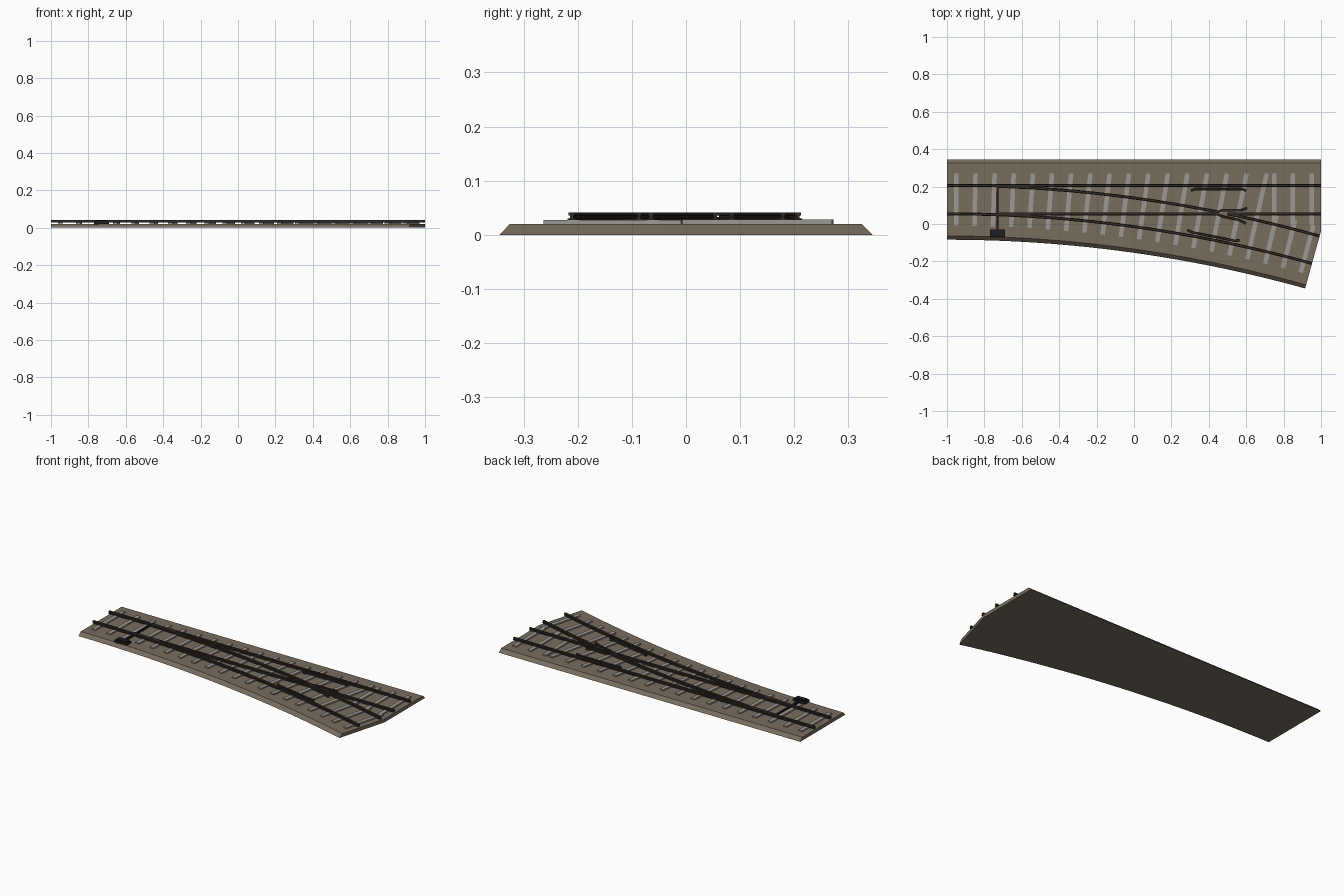
import bpy, bmesh, math
from mathutils import Vector

if "Cube" in bpy.data.objects:
    bpy.data.objects.remove(bpy.data.objects["Cube"])

C, HALF, G, R = 0.1305, 0.2145, 0.076, 7.38   # track axis y, bed half width, half gauge, curve radius
END = math.radians(15.5)


def material(name, srgb):
    lin = [((v / 255 + 0.055) / 1.055) ** 2.4 for v in srgb]
    m = bpy.data.materials.new(name)
    m.diffuse_color = (*lin, 1)
    m.use_nodes = True
    m.node_tree.nodes["Principled BSDF"].inputs["Base Color"].default_value = m.diffuse_color
    return m


GRAVEL = material("gravel brown", (120, 109, 95))
TIE = material("tie grey", (155, 152, 148))
STEEL = material("rail dark brown", (50, 43, 39))
BLACK = material("machine black", (30, 30, 33))


def finish(name, bm, mat):
    bmesh.ops.recalc_face_normals(bm, faces=bm.faces)
    me = bpy.data.meshes.new(name)
    bm.to_mesh(me)
    bm.free()
    me.materials.append(mat)
    ob = bpy.data.objects.new(name, me)
    bpy.context.collection.objects.link(ob)
    return ob


def arc(a, off=0.0):
    """Point on the diverging track at angle a, off = distance to its left."""
    return Vector((-1 + (R + off) * math.sin(a), C - R + (R + off) * math.cos(a)))


def arc_at_x(x, off):
    return arc(math.asin((x + 1) / (R + off)), off)


def arc_path(x0, x1, off, n=28):
    return [arc_at_x(x0 + (x1 - x0) * i / n, off) for i in range(n + 1)]


def loft(bm, rings):
    vs = [[bm.verts.new(p) for p in r] for r in rings]
    n = len(vs[0])
    for a, b in zip(vs, vs[1:]):
        for i in range(n):
            j = (i + 1) % n
            bm.faces.new((a[i], a[j], b[j], b[i]))
    bm.faces.new(vs[0])
    bm.faces.new(vs[-1])


# rail section: foot, web, head
HALF_RAIL = [(0.008, 0.027), (0.008, 0.030), (0.003, 0.031), (0.003, 0.035), (0.006, 0.036), (0.006, 0.041)]
RAIL = HALF_RAIL + [(-w, z) for w, z in reversed(HALF_RAIL)]


def rail(name, path, scale=1.0):
    path = [Vector(p) for p in path]
    bm = bmesh.new()
    rings = []
    for i, p in enumerate(path):
        t = (path[min(i + 1, len(path) - 1)] - path[max(i - 1, 0)]).normalized()
        nrm = Vector((-t.y, t.x))
        rings.append([(*(p + nrm * w * scale), z) for w, z in RAIL])
    loft(bm, rings)
    return finish(name, bm, STEEL)


def add_bar(bm, a, b, width, z0, z1):
    a, b = Vector(a), Vector(b)
    t = (b - a).normalized()
    s = Vector((-t.y, t.x)) * width / 2
    loft(bm, [[(*(p - s), z0), (*(p + s), z0), (*(p + s), z1), (*(p - s), z1)] for p in (a, b)])


def bar(name, a, b, width, z0, z1, mat):
    bm = bmesh.new()
    add_bar(bm, a, b, width, z0, z1)
    return finish(name, bm, mat)


# gravel bed with sloped shoulders
def outline(h, z):
    e = arc(END)
    cut = e.y + (1 - e.x) / math.tan(END)
    pts = [Vector((-1, C + h)), Vector((1, C + h)), Vector((1, cut))]
    pts += [arc(END * (1 - i / 32), -h) for i in range(33)]
    return [(*p, z) for p in pts]


bed = bmesh.new()
loft(bed, [outline(HALF, 0), outline(HALF - 0.02, 0.02)])
finish("gravel_bed", bed, GRAVEL)

# ties: long ones square to the curve, separate pairs at the exit end
ties = bmesh.new()
TL, TOP = 0.139, C + 0.139
for i in range(20):
    s = 0.05 + 0.1 * i
    a = s / R
    low = arc(a, -TL)
    if i < 17:
        up = Vector((low.x + (TOP - low.y) * math.tan(a), TOP))
        add_bar(ties, low, up, 0.024, 0.015, 0.028)
    else:
        x = -1 + s
        add_bar(ties, (x, C - TL), (x, TOP), 0.024, 0.015, 0.028)
        add_bar(ties, low, arc(a, TL - 0.015), 0.024, 0.015, 0.0278)
finish("ties", ties, TIE)

# running rails
FROG = 0.499
yl, yr = C + G, C - G
rail("straight_stock_rail", [(-1, yl), (1, yl)])
rail("curved_stock_rail", [arc(END * i / 32, -G) for i in range(33)])
rail("curved_closure_rail", arc_path(-0.73, 0.45, G))
rail("straight_closure_rail", [(-0.73, yr), (0.45, yr)])
rail("straight_exit_rail", [(FROG, yr), (1, yr)])
rail("curved_exit_rail", [p for p in arc_path(FROG, arc(END, G).x, G)])

# wing rails at the crossing
rail("upper_wing_rail", [arc_at_x(0.41, G), arc_at_x(0.45, G), (0.47, yr + 0.019),
                         (0.57, yr + 0.019), (0.605, yr + 0.030)], 0.9)
rail("lower_wing_rail", [(0.41, yr), (0.44, yr), arc_at_x(0.48, G - 0.019),
                         arc_at_x(0.56, G - 0.019), arc_at_x(0.60, G - 0.030)], 0.9)

# check rails with flared ends
rail("straight_check_rail", [(0.305, yl - 0.028), (0.33, yl - 0.019), (0.575, yl - 0.019),
                             (0.60, yl - 0.028)], 0.9)
rail("curved_check_rail", [arc_at_x(0.285, -G + 0.028)] + arc_path(0.31, 0.54, -G + 0.019, 8)
     + [arc_at_x(0.565, -G + 0.028)], 0.9)

# switch machine and throw bar
bar("throw_bar", (-0.729, -0.035), (-0.729, 0.2), 0.010, 0.022, 0.033, BLACK)
bar("machine_base", (-0.77, -0.05), (-0.69, -0.05), 0.040, 0.018, 0.034, BLACK)
bar("machine_lid", (-0.762, -0.05), (-0.698, -0.05), 0.030, 0.034, 0.040, BLACK)
